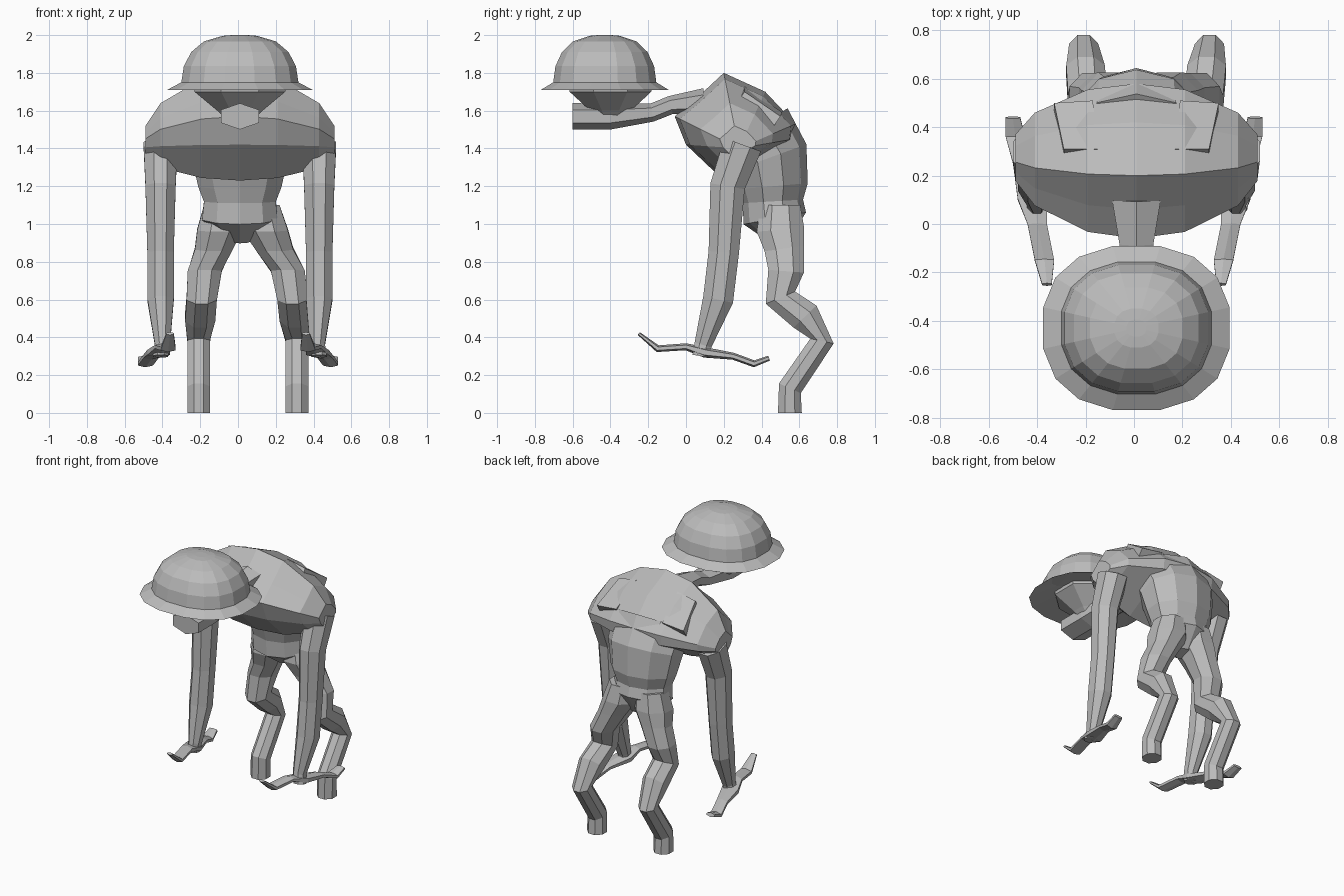
import bpy
import bmesh
from math import cos, sin, pi, copysign
from mathutils import Vector

cube = bpy.data.objects.get("Cube")
if cube:
    bpy.data.objects.remove(cube, do_unlink=True)

# One grey clay colour for everything
clay = bpy.data.materials.new("grey_clay")
clay.use_nodes = True
clay.diffuse_color = (0.5, 0.5, 0.5, 1)
shader = clay.node_tree.nodes["Principled BSDF"]
shader.inputs["Base Color"].default_value = clay.diffuse_color

# The body's middle line sits slightly to its left
middle = Vector((0.01, 0, 0))


def loft(name, sections):
    """Skin a closed body over point loops of equal length."""
    bm = bmesh.new()
    loops = [[bm.verts.new(point) for point in section] for section in sections]
    for lower, upper in zip(loops, loops[1:]):
        for i in range(len(lower)):
            bm.faces.new((lower[i - 1], lower[i], upper[i], upper[i - 1]))
    bm.faces.new(loops[0])
    bm.faces.new(loops[-1])
    bmesh.ops.recalc_face_normals(bm, faces=bm.faces)
    mesh = bpy.data.meshes.new(name)
    bm.to_mesh(mesh)
    bm.free()
    mesh.materials.append(clay)
    part = bpy.data.objects.new(name, mesh)
    bpy.context.collection.objects.link(part)


def oval(centre, across, through, sides, squareness):
    """Oval loop spanned by two half-axes; its corners reach both of them."""
    reach = cos(pi / sides)
    loop = []
    for i in range(sides):
        angle = 2 * pi * (i + 0.5) / sides
        u, v = [copysign(abs(part / reach) ** squareness, part)
                for part in (cos(angle), sin(angle))]
        loop.append(centre + across * u + through * v)
    return loop


def tube(name, stations, depth=1, sides=8, squareness=1):
    """Loft ovals along stations of (centre, half-width), square to the path."""
    sections = []
    for i, (centre, width) in enumerate(stations):
        before = stations[max(i - 1, 0)][0]
        after = stations[min(i + 1, len(stations) - 1)][0]
        travel = after - before
        through = Vector((0, travel.z, -travel.y)).normalized()
        across = Vector((width, 0, 0))
        sections.append(oval(centre, across, through * width * depth,
                             sides, squareness))
    loft(name, sections)


def along_middle(path):
    """Stations on the middle line from (y, z, half-width)."""
    return [(middle + Vector((0, y, z)), width) for y, z, width in path]


def beside(path, factor, shift):
    """Stations on one side from (x, y, z, half-width)."""
    return [(Vector((x * factor, y, z)) + shift, width)
            for x, y, z, width in path]


# Helmet: flared brim, then a dome that follows a rounded arc
helmet_y, dome_base, dome_height, dome_width = -0.43, 1.75, 0.25, 0.31
helmet = [(helmet_y, 1.73, 0.27), (helmet_y, 1.71, 0.385)]
for step in range(5):
    angle = step * pi / 9
    helmet.append((helmet_y, dome_base + dome_height * sin(angle),
                   dome_width * cos(angle) ** 0.7))
helmet.append((helmet_y, dome_base + dome_height, 0.04))
tube("helmet", along_middle(helmet), depth=0.88, sides=16, squareness=0.85)

# Skull narrowing below the helmet
tube("skull", along_middle([
    (-0.4, 1.76, 0.25), (-0.4, 1.7, 0.24), (-0.4, 1.6, 0.12), (-0.4, 1.55, 0.07),
]), depth=0.9)

# Jaw running back into a thin neck
tube("jaw_and_neck", along_middle([
    (-0.6, 1.57, 0.1), (-0.4, 1.57, 0.1), (-0.18, 1.59, 0.07),
    (-0.08, 1.63, 0.07), (0.1, 1.65, 0.1),
]), depth=0.6, sides=6)

# Torso: the spine's side profile shrinks toward each shoulder joint
spine_profile = [(-0.06, 1.57), (0.06, 1.67), (0.2, 1.8), (0.42, 1.7),
                 (0.58, 1.53), (0.57, 1.45), (0.2, 1.23), (0, 1.42)]
shoulder = Vector((0, 0.28, 1.4))
half_torso = [(0, 0), (0.2, 0.08), (0.42, 0.4), (0.5, 0.7)]
mirrored_half = [(-x, shrink) for x, shrink in half_torso[:0:-1]]
torso = []
for x, shrink in mirrored_half + half_torso:
    offset = middle + Vector((x, 0, 0))
    torso.append([offset + Vector((0, y, z)).lerp(shoulder, shrink)
                  for y, z in spine_profile])
loft("torso", torso)

# Belly and hips
tube("belly_and_hips", along_middle([
    (0.35, 1.5, 0.26), (0.44, 1.35, 0.25), (0.46, 1.2, 0.22),
    (0.46, 1.12, 0.19), (0.47, 1.03, 0.2), (0.5, 0.91, 0.06),
]), depth=0.8, sides=10)

# Limbs are described once, for the left side
arm = [(0.42, 0.3, 1.42, 0.09), (0.42, 0.22, 1.2, 0.08), (0.42, 0.2, 0.85, 0.07),
       (0.42, 0.17, 0.6, 0.07), (0.41, 0.09, 0.36, 0.04), (0.42, 0.08, 0.3, 0.04)]
hand = [(0.36, -0.25, 0.42, 0.02), (0.37, -0.15, 0.34, 0.04), (0.4, 0, 0.35, 0.04),
        (0.42, 0.1, 0.32, 0.06), (0.46, 0.25, 0.3, 0.04), (0.49, 0.36, 0.26, 0.04),
        (0.5, 0.44, 0.29, 0.03)]
leg = [(0.1, 0.5, 1.1, 0.1), (0.12, 0.5, 0.97, 0.12), (0.16, 0.52, 0.87, 0.1),
       (0.22, 0.53, 0.75, 0.09), (0.24, 0.5, 0.61, 0.08), (0.25, 0.63, 0.51, 0.08),
       (0.26, 0.72, 0.38, 0.06), (0.26, 0.55, 0.13, 0.06), (0.26, 0.55, 0, 0.06)]
blade_corners = [(0.16, 0.29, 1.7), (0.3, 0.29, 1.67),
                 (0.34, 0.48, 1.54), (0.18, 0.49, 1.56)]
blade_lift = Vector((0, 0.02, 0.03))
leg_skew = 0.2

for label, side in (("left", 1), ("right", -1)):
    # Arm with a long flat hand that has a finger forward and one back
    tube(label + "_arm", beside(arm, side, middle), depth=1.15)
    tube(label + "_hand", beside(hand, side, Vector()), depth=0.4, sides=6)

    # Crooked hind leg; the pair splays unevenly to the left
    tube(label + "_leg", beside(leg, side + leg_skew, Vector()), depth=1.05)

    # Shoulder blade: a raised slab lying on the back slope
    corners = [middle + Vector((side * x, y, z)) for x, y, z in blade_corners]
    loft(label + "_shoulder_blade",
         [[corner + blade_lift * lift for corner in corners] for lift in (-2, 1)])
